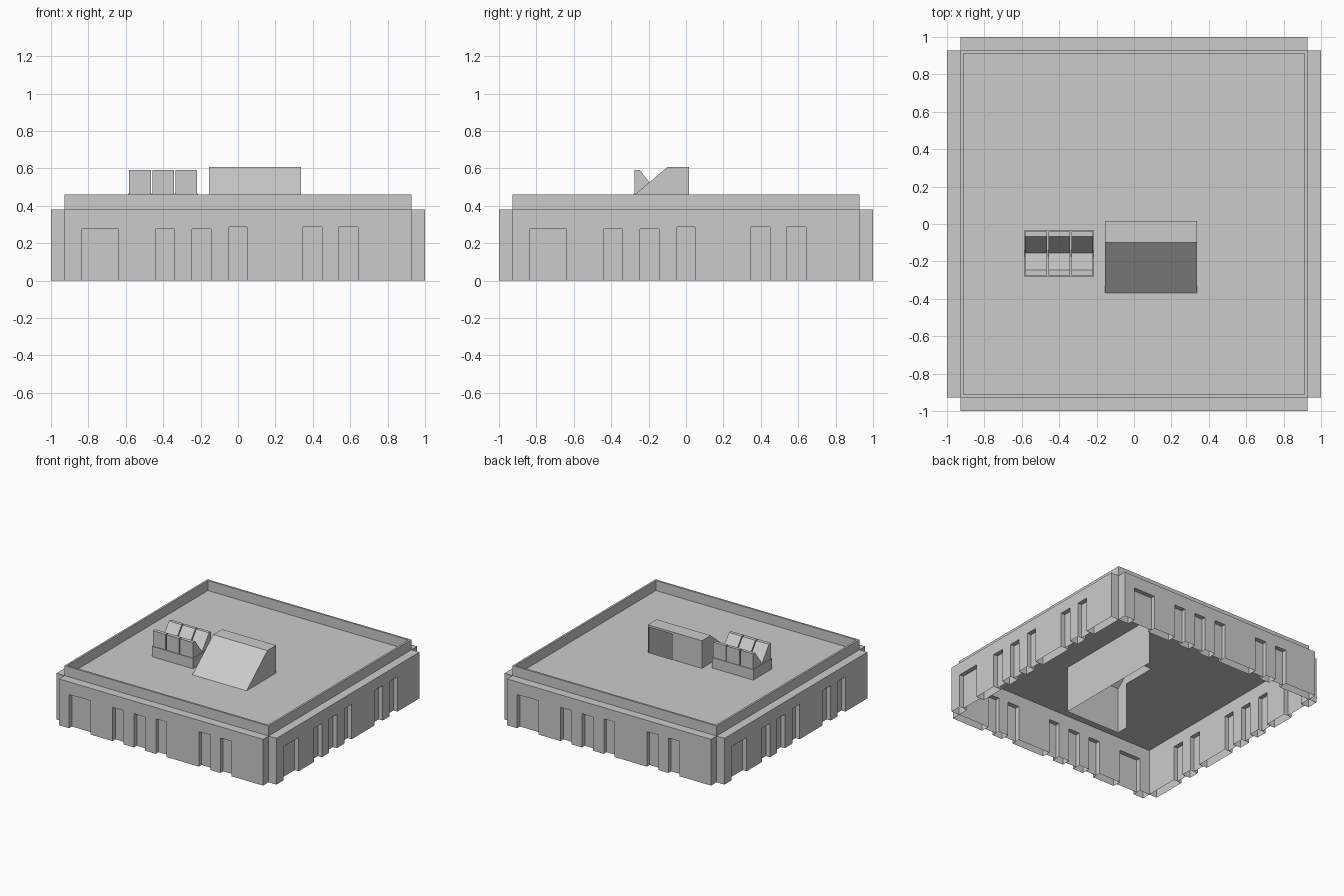
import bpy, bmesh, math
from mathutils import Matrix, Vector

cube = bpy.data.objects.get("Cube")
if cube:
    bpy.data.objects.remove(cube, do_unlink=True)

# One plain grey for the whole building
grey = bpy.data.materials.new("plain_grey")
grey.use_nodes = True
colour = (0.6, 0.6, 0.6, 1)
grey.diffuse_color = colour
grey.node_tree.nodes["Principled BSDF"].inputs["Base Color"].default_value = colour

WALL, CORE, ROOF, TOP = 1.0, 0.928, 0.38, 0.462


def finish(bm, name, turn=0):
    mesh = bpy.data.meshes.new(name)
    bm.to_mesh(mesh)
    bm.free()
    mesh.materials.append(grey)
    ob = bpy.data.objects.new(name, mesh)
    ob.rotation_euler.z = turn
    bpy.context.collection.objects.link(ob)
    return ob


def face(bm, points):
    return bm.faces.new([bm.verts.new(p) for p in points])


def extrude(bm, points, offset):
    """Extrude a flat outline into a closed solid."""
    base = face(bm, points)
    out = bmesh.ops.extrude_face_region(bm, geom=[base], use_keep_orig=True)
    moved = [g for g in out["geom"] if isinstance(g, bmesh.types.BMVert)]
    bmesh.ops.translate(bm, verts=moved, vec=Vector(offset))
    bmesh.ops.recalc_face_normals(bm, faces=bm.faces)


def rect_xy(x0, x1, y0, y1, z):
    return [(x0, y0, z), (x1, y0, z), (x1, y1, z), (x0, y1, z)]


# Door openings along each wall: left, right, height
doors = [(-0.835, -0.64, 0.277), (-0.44, -0.34, 0.277), (-0.245, -0.145, 0.277),
         (-0.047, 0.048, 0.287), (0.345, 0.45, 0.287), (0.54, 0.642, 0.287)]

# Four matching walls with recessed doors, open at the bottom
for i, side in enumerate(("front", "left", "back", "right")):
    outline = [(-CORE, 0), (-CORE, ROOF), (CORE, ROOF), (CORE, 0)]
    for x0, x1, h in reversed(doors):
        outline += [(x1, 0), (x1, h), (x0, h), (x0, 0)]
    bm = bmesh.new()
    extrude(bm, [(x, -WALL, z) for x, z in outline], (0, WALL - CORE, 0))
    floor = [f for f in bm.faces if all(v.co.z < 0.001 for v in f.verts)]
    bmesh.ops.delete(bm, geom=floor, context="FACES")
    finish(bm, side + "_wall", i * math.pi / 2)

    bm = bmesh.new()
    y = -(WALL + CORE) / 2
    for x0, x1, h in doors:
        face(bm, [(x0, y, 0), (x1, y, 0), (x1, y, h), (x0, y, h)])
    finish(bm, side + "_doors", i * math.pi / 2)

# Parapet: square rings joined up the outside, over the top and down the inside
bm = bmesh.new()
rings = []
for r, z in ((CORE, ROOF), (CORE, TOP), (0.912, TOP), (0.912, ROOF)):
    rings.append([bm.verts.new(p) for p in rect_xy(-r, r, -r, r, z)])
for a, b in zip(rings, rings[1:]):
    for i in range(4):
        j = (i + 1) % 4
        bm.faces.new((a[i], a[j], b[j], b[i]))
finish(bm, "parapet")

# Flat roof around the stair opening
X0, X1, Y0, Y1 = -0.155, 0.337, -0.37, 0.015
bm = bmesh.new()
for area in ((-CORE, X0, -CORE, CORE), (X1, CORE, -CORE, CORE),
             (X0, X1, -CORE, Y0), (X0, X1, Y1, CORE)):
    face(bm, rect_xy(*area, ROOF))
finish(bm, "roof")

# Stair house: sloped shell with a doorway at the back
RIDGE, HIGH = -0.1, 0.607
D0, D1, DH = 0.115, 0.325, 0.59
bm = bmesh.new()
face(bm, [(X0, Y0, ROOF), (X1, Y0, ROOF), (X1, RIDGE, HIGH), (X0, RIDGE, HIGH)])
face(bm, rect_xy(X0, X1, RIDGE, Y1, HIGH))
for x in (X0, X1):
    side = [(x, Y0, ROOF), (x, Y1, ROOF), (x, Y1, HIGH), (x, RIDGE, HIGH)]
    face(bm, side if x > 0 else side[::-1])
back = [(X1, ROOF), (D1, ROOF), (D1, DH), (D0, DH), (D0, ROOF),
        (X0, ROOF), (X0, HIGH), (X1, HIGH)]
face(bm, [(x, Y1, z) for x, z in back])
finish(bm, "stair_house")

# Thin partitions below the roof around the stairs
bm = bmesh.new()
for a, b in (((X1, Y0), (X1, 0.58)), ((X0, Y0), (X1, Y0)), ((X0, -0.27), (X0, Y0))):
    face(bm, [(*a, 0), (*b, 0), (*b, ROOF), (*a, ROOF)])
finish(bm, "stair_partitions")

# Skylight base
bm = bmesh.new()
extrude(bm, rect_xy(-0.587, -0.213, -0.281, -0.035, ROOF), (0, 0, 0.085))
finish(bm, "skylight_base")

# Three skylight bays with a V-shaped top
v_profile = [(-0.275, 0.465), (-0.275, 0.592), (-0.246, 0.592), (-0.155, 0.47),
             (-0.066, 0.592), (-0.04, 0.592), (-0.04, 0.465)]
for i in range(3):
    x = -0.582 + i * 0.124
    bm = bmesh.new()
    extrude(bm, [(x, y, z) for y, z in v_profile], (0.116, 0, 0))
    finish(bm, "skylight_bay_%d" % (i + 1))
